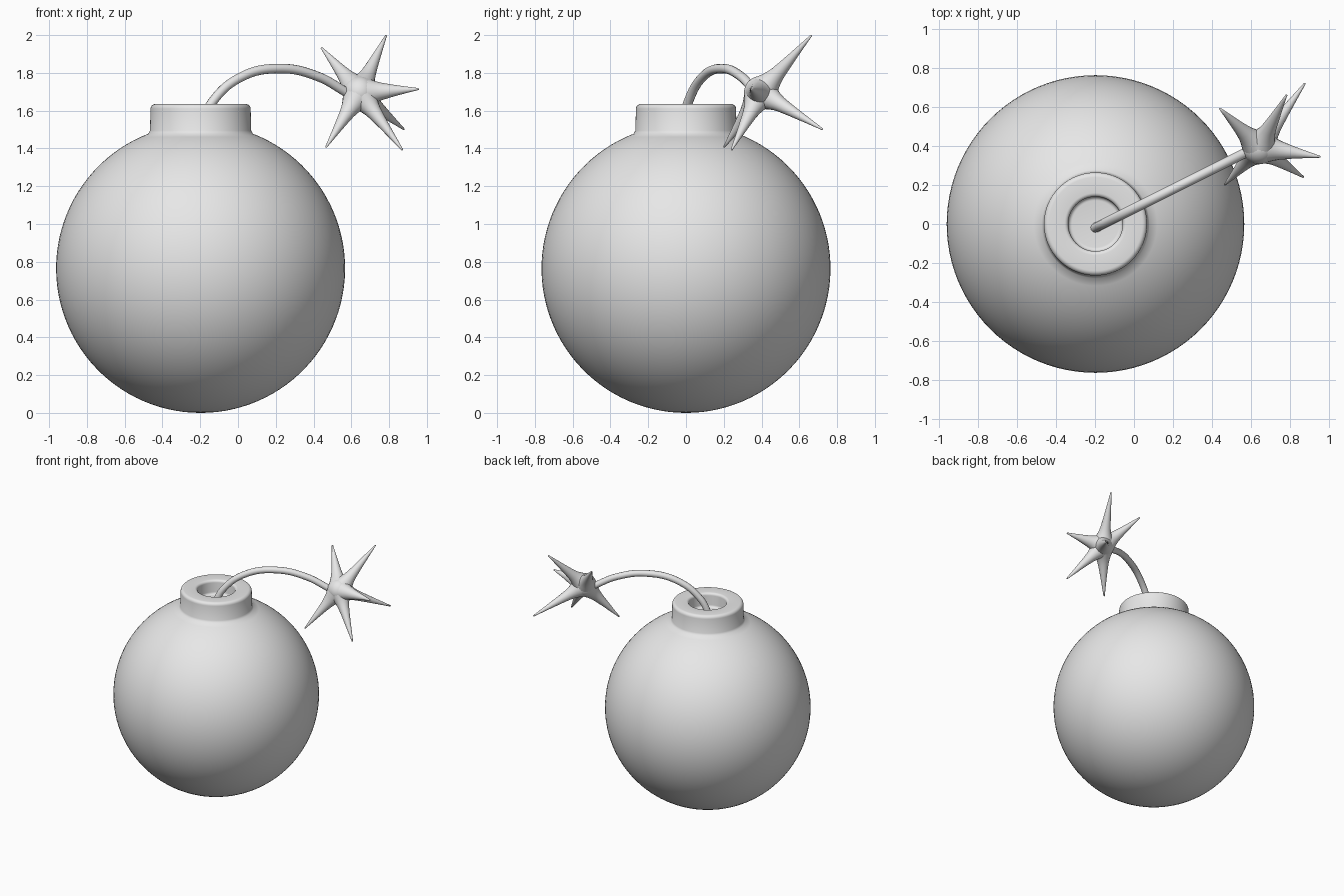
import bpy
import bmesh
from math import cos, sin, pi, radians, asin, sqrt
from mathutils import Matrix, Vector

cube = bpy.data.objects.get("Cube")
if cube:
    bpy.data.objects.remove(cube, do_unlink=True)

# One plain grey for everything
grey = bpy.data.materials.new("plain grey")
grey.use_nodes = True
grey.diffuse_color = (0.8, 0.8, 0.8, 1)
grey.node_tree.nodes["Principled BSDF"].inputs["Base Color"].default_value = (0.8, 0.8, 0.8, 1)


def lathe(bm, profile, matrix, segments):
    """Spin (radius, height) points around z, then place the result."""
    part = bmesh.new()
    verts = [part.verts.new((r, 0, z)) for r, z in profile]
    edges = [part.edges.new(pair) for pair in zip(verts, verts[1:])]
    bmesh.ops.spin(part, geom=verts + edges, cent=(0, 0, 0), axis=(0, 0, 1),
                   angle=2 * pi, steps=segments, use_merge=True)
    bmesh.ops.remove_doubles(part, verts=part.verts, dist=0.0001)
    bmesh.ops.recalc_face_normals(part, faces=part.faces)
    part.transform(matrix)
    temp = bpy.data.meshes.new("temp")
    part.to_mesh(temp)
    part.free()
    bm.from_mesh(temp)
    bpy.data.meshes.remove(temp)


def smooth(obj, angle=50):
    bpy.ops.object.select_all(action='DESELECT')
    obj.select_set(True)
    bpy.context.view_layer.objects.active = obj
    bpy.ops.object.shade_smooth_by_angle(angle=radians(angle))


def add_object(name, bm):
    mesh = bpy.data.meshes.new(name)
    bm.to_mesh(mesh)
    bm.free()
    mesh.materials.append(grey)
    obj = bpy.data.objects.new(name, mesh)
    bpy.context.collection.objects.link(obj)
    smooth(obj)
    return obj


def corner(r, z, radius, start, end, steps=5):
    """Points of a rounded profile corner."""
    return [(r + radius * cos(a), z + radius * sin(a))
            for a in (radians(start + (end - start) * i / steps) for i in range(steps + 1))]


# Round body with a raised collar and a recessed well
R = 0.765
NECK, WELL, TOP = 0.265, 0.14, 1.635
stop = pi / 2 - asin((NECK + 0.012) / R)
steps = 48
profile = [(R * cos(a), R + R * sin(a))
           for a in (-pi / 2 + (stop + pi / 2) * i / steps for i in range(steps + 1))]
profile[0] = (0, 0)
profile += [(NECK + 0.003, R + sqrt(R * R - NECK * NECK) + 0.012)]
profile += corner(NECK - 0.025, TOP - 0.025, 0.025, 0, 90)
profile += corner(WELL + 0.02, TOP - 0.02, 0.02, 90, 180)
profile += corner(WELL - 0.02, 1.54, 0.02, 0, -90)
profile += [(0, 1.52)]
bm = bmesh.new()
lathe(bm, profile, Matrix.Translation((-0.198, 0, 0)), 96)
add_object("body", bm)

# Curved fuse, arching in one slanted vertical plane
curve = bpy.data.curves.new("fuse", 'CURVE')
curve.dimensions = '3D'
curve.bevel_depth = 0.025
curve.bevel_resolution = 4
curve.resolution_u = 10
path = [(-0.2, 1.51), (-0.14, 1.64), (0.01, 1.775), (0.22, 1.823),
        (0.42, 1.782), (0.56, 1.705), (0.63, 1.66)]
spline = curve.splines.new('BEZIER')
spline.bezier_points.add(len(path) - 1)
for point, (x, z) in zip(spline.bezier_points, path):
    point.co = (x, -0.02 + 0.5 * (x + 0.2), z)
    point.handle_left_type = point.handle_right_type = 'AUTO'
curve.materials.append(grey)
fuse = bpy.data.objects.new("fuse", curve)
bpy.context.collection.objects.link(fuse)
bpy.ops.object.select_all(action='DESELECT')
fuse.select_set(True)
bpy.context.view_layer.objects.active = fuse
bpy.ops.object.convert(target='MESH')
smooth(bpy.context.view_layer.objects.active)

# Spark: a core with six flared spikes
centre = Vector((0.643, 0.395, 1.695))
tips = [(0.44, 0.595, 1.935), (0.785, 0.665, 2.0), (0.96, 0.345, 1.715),
        (0.88, 0.725, 1.5), (0.872, 0.24, 1.39), (0.465, 0.2, 1.405)]
bm = bmesh.new()
bmesh.ops.create_icosphere(bm, subdivisions=4, radius=0.088,
                           matrix=Matrix.Translation(centre))
for tip in tips:
    axis = Vector(tip) - centre
    length = axis.length
    spike = [(0, 0.03), (0.076, 0.04), (0.068, 0.06), (0.057, 0.085), (0.047, 0.115)]
    spike += [(0.04 + (0.005 - 0.04) * t ** 0.9, 0.145 + (length - 0.149) * t)
              for t in (i / 6 for i in range(7))]
    spike += [(0, length)]
    turn = axis.to_track_quat('Z', 'Y').to_matrix().to_4x4()
    lathe(bm, spike, Matrix.Translation(centre) @ turn, 20)
add_object("spark", bm)
